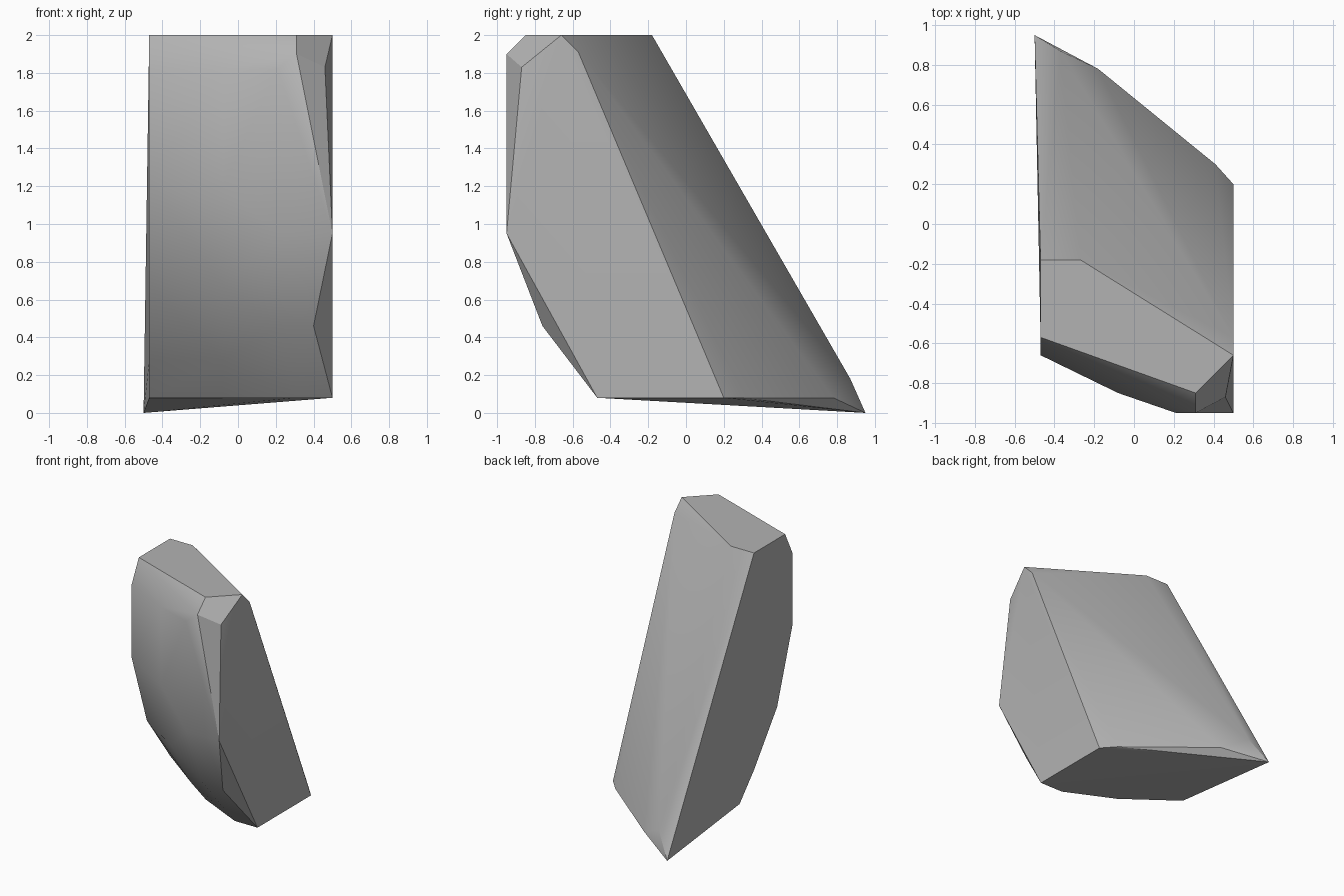
import bpy, bmesh
from math import radians

if "Cube" in bpy.data.objects:
    bpy.data.objects.remove(bpy.data.objects["Cube"], do_unlink=True)

# One stone colour
stone = bpy.data.materials.new("stone_grey")
stone.use_nodes = True
colour = (0.45, 0.45, 0.45, 1)
stone.diffuse_color = colour
stone.node_tree.nodes["Principled BSDF"].inputs["Base Color"].default_value = colour


def column(x, profile):
    """Upright row of corners: (y, z) pairs at one x."""
    return [(x, y, z) for y, z in profile]


corners = []
# Narrow side, with the curved front edge
corners += column(-0.47, [(-0.18, 2), (-0.57, 2), (-0.66, 1.82), (-0.66, 1.24),
                          (-0.47, 0.67), (-0.18, 0.28), (0, 0.08)])
# Bulging front
corners += column(-0.08, [(-0.85, 1.82), (-0.85, 1.2), (-0.72, 0.67),
                          (-0.47, 0.28), (-0.29, 0.08)])
corners += column(0.21, [(-0.95, 1.82), (-0.95, 0.95), (-0.74, 0.46)])
corners += [(0.3, -0.47, 0.08), (0.4, -0.76, 0.46)]
# Broad flat side
corners += column(0.5, [(-0.95, 0.95), (-0.66, 2), (-0.57, 1.91),
                        (0.2, 0.08), (-0.47, 0.08)])
# Chipped top corner
corners += [(0.46, -0.87, 1.83), (0.31, -0.95, 1.9), (0.31, -0.85, 2)]
# Sloping back and its foot
corners += [(-0.27, -0.18, 2), (0.41, 0.3, 0.08), (-0.18, 0.78, 0.08),
            (-0.37, 0.87, 0.18), (-0.5, 0.95, 0)]

# Wrap the corners into one faceted block
bm = bmesh.new()
for co in corners:
    bm.verts.new(co)
result = bmesh.ops.convex_hull(bm, input=bm.verts[:])
loose = [v for v in bm.verts if not v.link_faces]
bmesh.ops.delete(bm, geom=loose, context='VERTS')
bmesh.ops.dissolve_limit(bm, angle_limit=radians(2.5), verts=bm.verts[:], edges=bm.edges[:])
bmesh.ops.recalc_face_normals(bm, faces=bm.faces[:])

mesh = bpy.data.meshes.new("rock_slab")
bm.to_mesh(mesh)
bm.free()
mesh.materials.append(stone)
rock = bpy.data.objects.new("rock_slab", mesh)
bpy.context.collection.objects.link(rock)

# Soft shading over shallow bends, crisp main edges
bpy.ops.object.select_all(action='DESELECT')
rock.select_set(True)
bpy.context.view_layer.objects.active = rock
bpy.ops.object.shade_smooth_by_angle(angle=radians(30))
